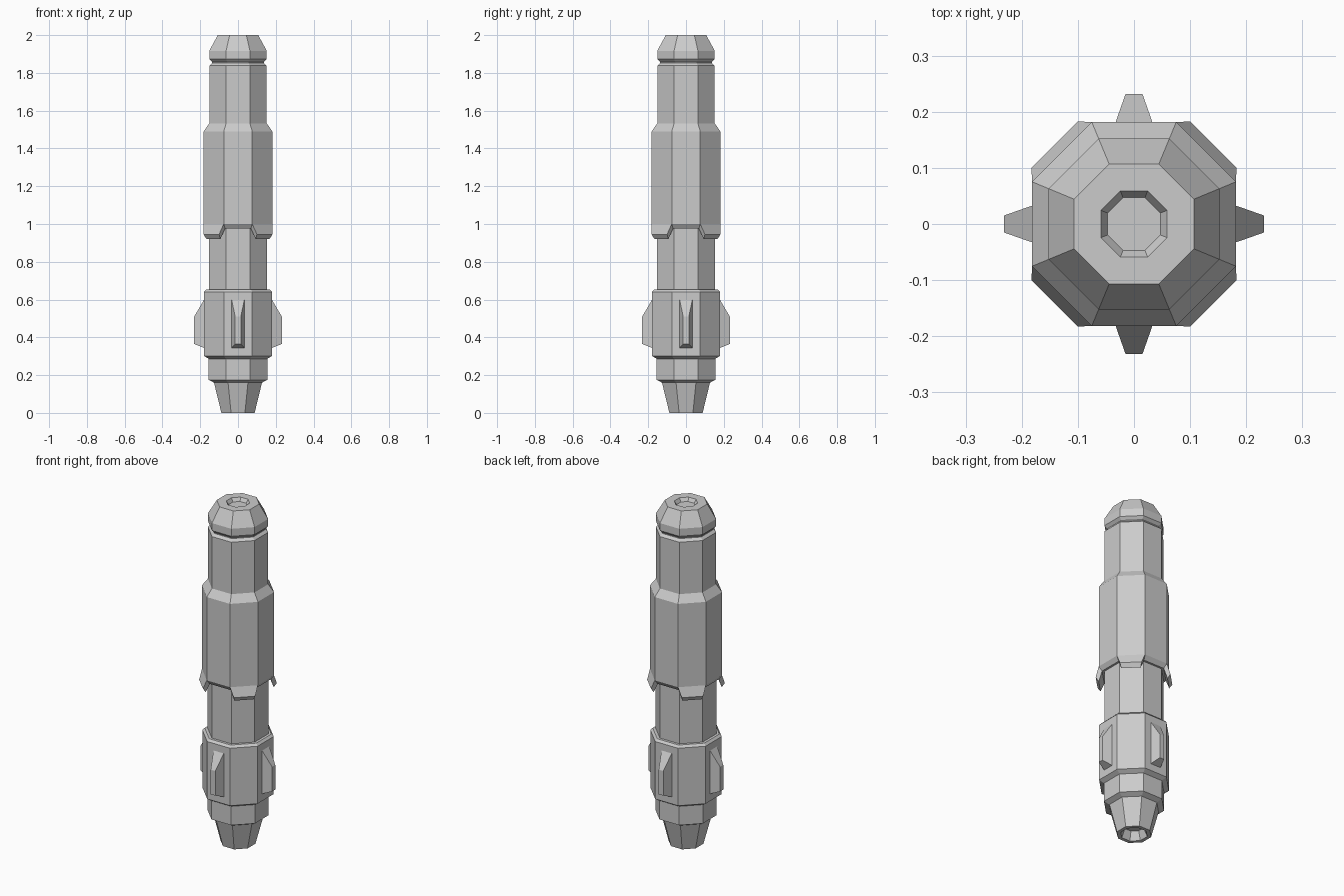
import bpy
import bmesh
import math
from mathutils import Matrix, Vector

if "Cube" in bpy.data.objects:
    bpy.data.objects.remove(bpy.data.objects["Cube"])

SIDES = 8
HALF = math.pi / SIDES


def finish(name, bm):
    bmesh.ops.recalc_face_normals(bm, faces=bm.faces)
    mesh = bpy.data.meshes.new(name)
    bm.to_mesh(mesh)
    bm.free()
    obj = bpy.data.objects.new(name, mesh)
    bpy.context.collection.objects.link(obj)
    return obj


def lathe(name, profile, cap_first=False, cap_last=False):
    """Octagonal turned section; profile = (flat-to-centre distance, z), bottom to top."""
    bm = bmesh.new()
    rings = []
    for a, z in profile:
        r = a / math.cos(HALF)
        rings.append([bm.verts.new((r * math.cos(HALF + 2 * HALF * i),
                                    r * math.sin(HALF + 2 * HALF * i), z))
                      for i in range(SIDES)])
    for lo, hi in zip(rings, rings[1:]):
        for i in range(SIDES):
            j = (i + 1) % SIDES
            bm.faces.new((lo[i], lo[j], hi[j], hi[i]))
    if cap_first:
        bm.faces.new(rings[0][::-1])
    if cap_last:
        bm.faces.new(rings[-1])
    obj = finish(name, bm)
    # open sections: make sure the normals point away from the axis
    mesh = obj.data
    score = sum(p.normal.dot(Vector((p.center.x, p.center.y, 0))) * p.area
                for p in mesh.polygons)
    if score < 0:
        mesh.flip_normals()
    return obj


def radial_block(name, section, angle):
    """Loft of mirrored points (radius, half width, z) around a closed side outline."""
    bm = bmesh.new()
    left = [bm.verts.new((r, w, z)) for r, w, z in section]
    right = [bm.verts.new((r, -w, z)) for r, w, z in section]
    n = len(section)
    bm.faces.new(left)
    bm.faces.new(right[::-1])
    for i in range(n):
        j = (i + 1) % n
        bm.faces.new((left[i], right[i], right[j], left[j]))
    bm.transform(Matrix.Rotation(angle, 4, 'Z'))
    return finish(name, bm)


# Hollow tapered nozzle at the bottom
lathe("nozzle", [(0.05, 0.05), (0.068, 0.0), (0.088, 0.0), (0.127, 0.16),
                 (0.155, 0.175)], cap_first=True)

# Lower barrel and finned collar
lathe("lower_barrel", [(0.155, 0.175), (0.155, 0.286)])
lathe("collar", [(0.155, 0.286), (0.18, 0.302), (0.18, 0.64), (0.168, 0.653),
                 (0.153, 0.653)])

# Middle barrel, grip sleeve and upper barrel
lathe("middle_barrel", [(0.153, 0.653), (0.153, 0.975)])
lathe("sleeve", [(0.153, 0.975), (0.165, 0.975), (0.182, 1.0), (0.182, 1.49),
                 (0.152, 1.533)])
lathe("upper_barrel", [(0.152, 1.533), (0.152, 1.838), (0.137, 1.852)])

# Bevelled cap with recessed top
lathe("cap", [(0.137, 1.857), (0.152, 1.873), (0.152, 1.917), (0.107, 2.0),
              (0.059, 2.0), (0.047, 1.98)], cap_last=True)
lathe("cap_neck", [(0.137, 1.852), (0.137, 1.857)])

# Four fins on the collar and four flared tabs under the sleeve
fin = [(0.178, 0.034, 0.343), (0.232, 0.015, 0.365),
       (0.232, 0.015, 0.51), (0.178, 0.034, 0.602)]
tab = [(0.165, 0.068, 0.975), (0.182, 0.0754, 1.0),
       (0.2, 0.058, 0.945), (0.184, 0.052, 0.92)]
for k in range(4):
    turn = k * math.pi / 2
    radial_block(f"fin_{k + 1}", fin, turn)
    radial_block(f"sleeve_tab_{k + 1}", tab, turn + math.pi / 4)
